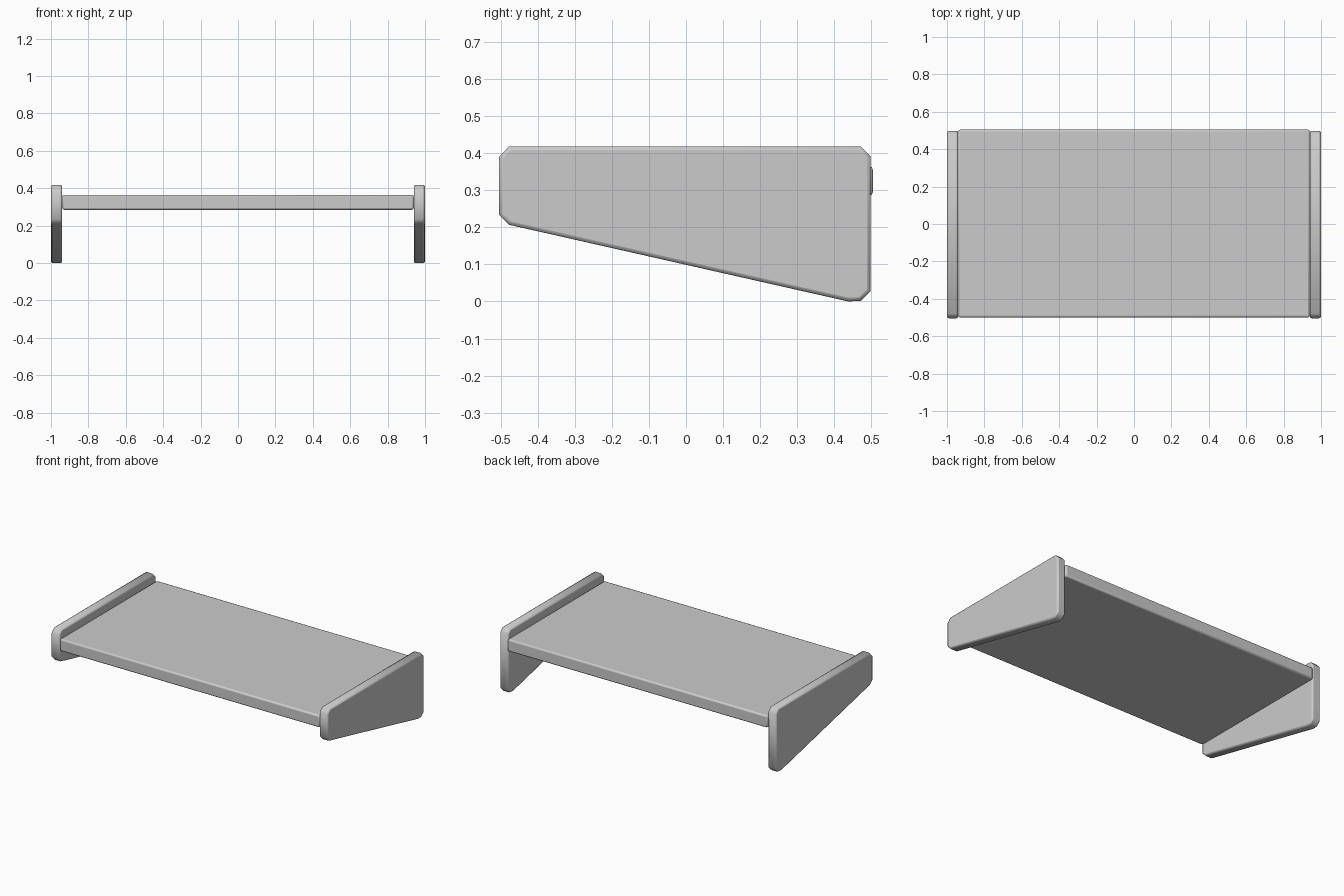
import bpy, bmesh
from mathutils import Vector

if "Cube" in bpy.data.objects:
    bpy.data.objects.remove(bpy.data.objects["Cube"])


def finish(bm, name, bevel):
    """Turn a bmesh into an object with softly bevelled edges."""
    bmesh.ops.recalc_face_normals(bm, faces=bm.faces)
    me = bpy.data.meshes.new(name)
    bm.to_mesh(me)
    bm.free()
    ob = bpy.data.objects.new(name, me)
    bpy.context.collection.objects.link(ob)
    mod = ob.modifiers.new("soft_edges", 'BEVEL')
    mod.width = bevel
    mod.segments = 2
    mod.limit_method = 'ANGLE'
    mod.angle_limit = 1.05      # only the rims, not the clipped corners
    bpy.context.view_layer.objects.active = ob
    ob.select_set(True)
    bpy.ops.object.shade_smooth_by_angle(angle=0.87)
    ob.select_set(False)
    return ob


# Tapered side panel outline (y, z) with clipped corners
PROFILE = [(-0.504, 0.39), (-0.478, 0.418), (0.472, 0.418), (0.498, 0.392),
           (0.498, 0.028), (0.472, 0.002), (0.438, 0.0), (-0.478, 0.207),
           (-0.504, 0.233)]


def side_panel(name, x0, x1):
    bm = bmesh.new()
    face = bm.faces.new([bm.verts.new((x0, y, z)) for y, z in PROFILE])
    ext = bmesh.ops.extrude_face_region(bm, geom=[face])
    moved = [v for v in ext["geom"] if isinstance(v, bmesh.types.BMVert)]
    bmesh.ops.translate(bm, verts=moved, vec=Vector((x1 - x0, 0, 0)))
    return finish(bm, name, 0.01)


side_panel("left_side_panel", -1.0, -0.94)
side_panel("right_side_panel", 0.94, 1.0)

# Shelf board between the panels
bm = bmesh.new()
bmesh.ops.create_cube(bm, size=1)
bmesh.ops.scale(bm, verts=bm.verts, vec=(1.88, 1.004, 0.08))
bmesh.ops.translate(bm, verts=bm.verts, vec=(0, 0.002, 0.325))
finish(bm, "shelf_board", 0.01)
